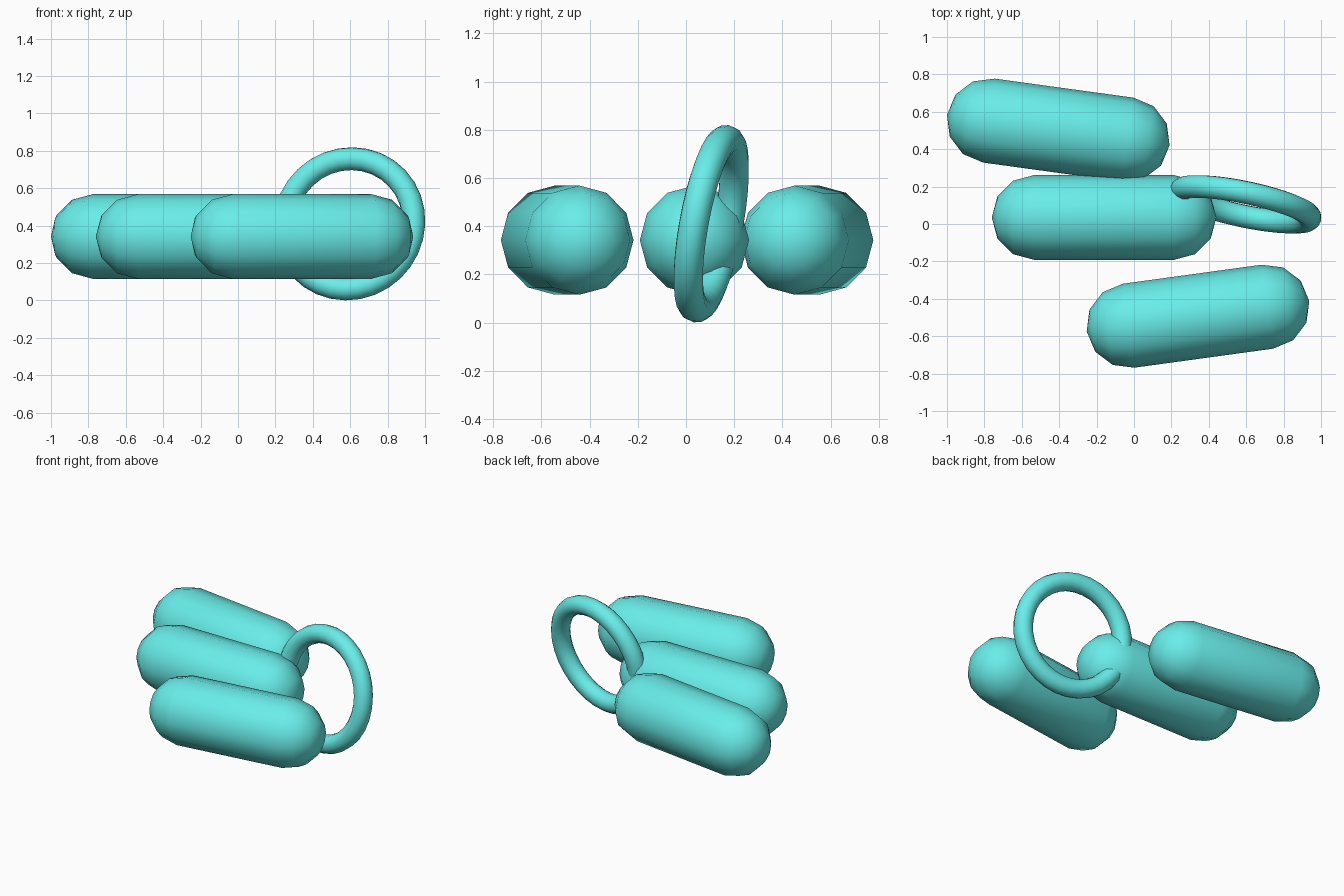
import bpy, bmesh, math
from mathutils import Matrix, Vector

if "Cube" in bpy.data.objects:
    bpy.data.objects.remove(bpy.data.objects["Cube"])

teal = bpy.data.materials.new("teal")
teal.diffuse_color = (0.14, 0.85, 0.82, 1)
teal.use_nodes = True
teal.node_tree.nodes["Principled BSDF"].inputs["Base Color"].default_value = teal.diffuse_color

R, HALF = 0.2265, 0.374   # capsule radius, half length of the straight part


def finish(name, bm, matrix):
    bmesh.ops.recalc_face_normals(bm, faces=bm.faces)
    bm.transform(matrix)
    for f in bm.faces:
        f.smooth = True
    me = bpy.data.meshes.new(name)
    bm.to_mesh(me)
    bm.free()
    me.materials.append(teal)
    ob = bpy.data.objects.new(name, me)
    bpy.context.collection.objects.link(ob)
    return ob


def capsule(name, x, y, degrees):
    """Half profile spun around the x axis, 12 sides, 30 degree cap steps."""
    bm = bmesh.new()
    angles = [math.radians(a) for a in (0, 30, 60, 90)]
    right = [(HALF + R * math.cos(a), R * math.sin(a)) for a in angles]
    profile = right + [(-px, pz) for px, pz in reversed(right)]
    verts = [bm.verts.new((px, 0, pz)) for px, pz in profile]
    edges = [bm.edges.new(pair) for pair in zip(verts, verts[1:])]
    bmesh.ops.spin(bm, geom=verts + edges, cent=(0, 0, 0), axis=(1, 0, 0),
                   angle=math.tau, steps=12)
    bmesh.ops.remove_doubles(bm, verts=bm.verts, dist=1e-4)
    turn = Matrix.Rotation(math.radians(degrees), 4, 'Z')
    return finish(name, bm, Matrix.Translation((x, y, 0.342)) @ turn)


# Three rounded bars, outer two slightly turned
capsule("middle_bar", -0.16, 0.035, 0)
capsule("back_bar", -0.405, 0.502, -7.8)
capsule("front_bar", 0.342, -0.493, 7.8)

# Tilted ring running through the end of the middle bar
MAJOR, MINOR = 0.354, 0.062
bm = bmesh.new()
circle = bmesh.ops.create_circle(
    bm, segments=12, radius=MINOR,
    matrix=Matrix.Translation((MAJOR, 0, 0)) @ Matrix.Rotation(math.pi / 2, 4, 'X'))
bmesh.ops.spin(bm, geom=circle["verts"] + bm.edges[:], cent=(0, 0, 0),
               axis=(0, 0, 1), angle=math.tau, steps=32)
bmesh.ops.remove_doubles(bm, verts=bm.verts, dist=1e-4)
normal = Vector((0.21, 1, -0.186))
tilt = Vector((0, 0, 1)).rotation_difference(normal).to_matrix().to_4x4()
finish("ring", bm, Matrix.Translation((0.594, 0.105, 0.41)) @ tilt)
